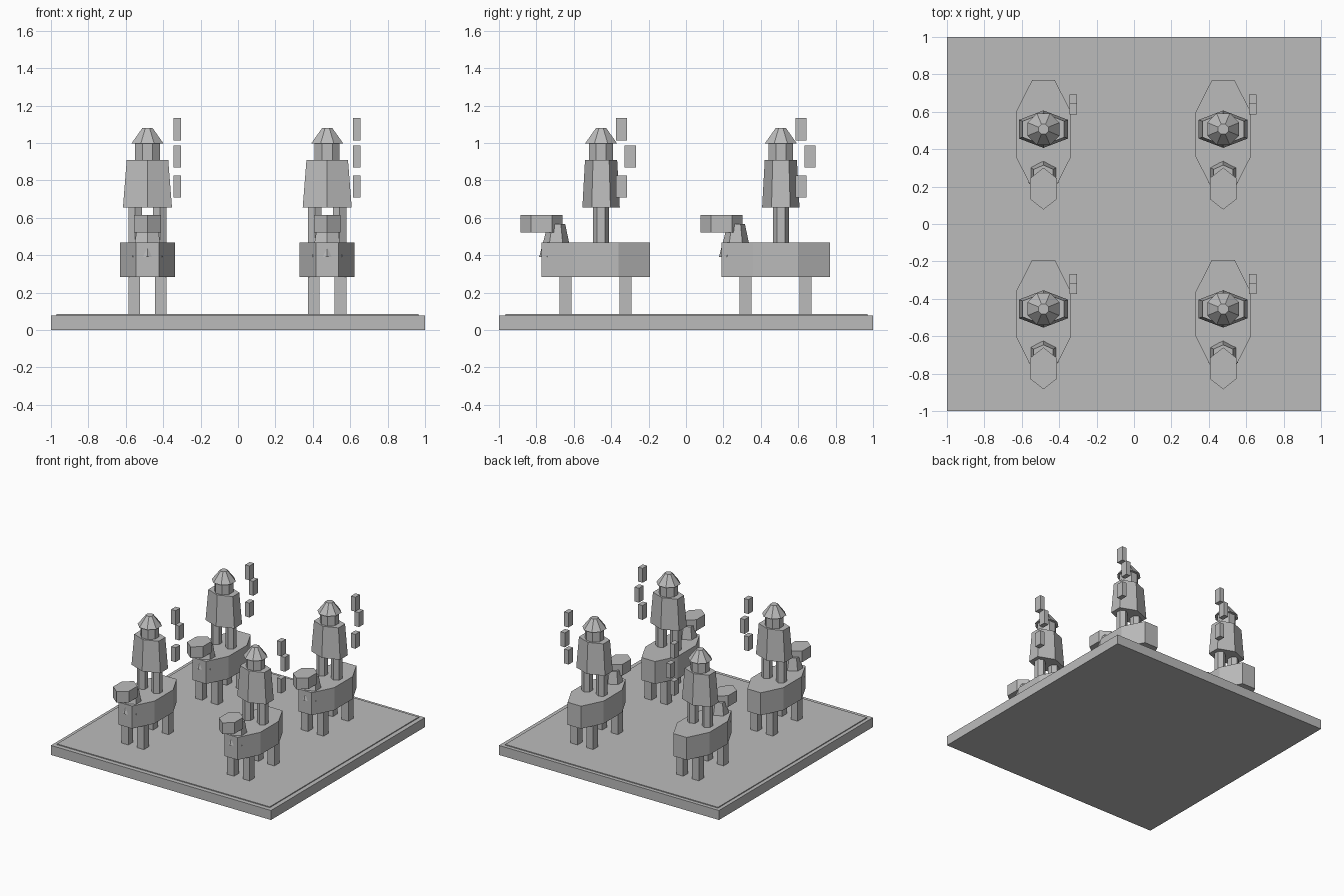
import bpy, bmesh, math

cube = bpy.data.objects.get("Cube")
if cube:
    bpy.data.objects.remove(cube, do_unlink=True)

grey = bpy.data.materials.new("plain grey")
grey.use_nodes = True
grey.diffuse_color = (0.5, 0.5, 0.5, 1)
grey.node_tree.nodes["Principled BSDF"].inputs["Base Color"].default_value = (0.5, 0.5, 0.5, 1)


def prism(name, sides, center, z, half, top_half=None, top_center=None):
    """Upright prism or frustum, flat towards +x, fitted to half extents in x and y."""
    angles = [(i + 0.5) * 2 * math.pi / sides for i in range(sides)]
    wide = max(math.cos(a) for a in angles)
    deep = max(math.sin(a) for a in angles)
    bm = bmesh.new()

    def ring(c, h, height):
        return [bm.verts.new((c[0] + h[0] * math.cos(a) / wide,
                              c[1] + h[1] * math.sin(a) / deep, height)) for a in angles]

    low = ring(center, half, z[0])
    high = ring(top_center or center, top_half or half, z[1])
    bm.faces.new(low[::-1])
    bm.faces.new(high)
    for i in range(sides):
        j = (i + 1) % sides
        bm.faces.new((low[i], low[j], high[j], high[i]))
    mesh = bpy.data.meshes.new(name)
    bm.to_mesh(mesh)
    bm.free()
    mesh.materials.append(grey)
    obj = bpy.data.objects.new(name, mesh)
    bpy.context.collection.objects.link(obj)
    return obj


def mounted_figure(x, y, tag):
    def part(name, sides, center, z, half, top_half=None, top_center=None):
        obj = prism(f"{name}_{tag}", sides, center, z, half, top_half, top_center)
        obj.location = (x, y, 0)

    # Mount
    part("mount_body", 8, (0, -0.028), (0.283, 0.468), (0.147, 0.29))
    part("mount_neck", 6, (0, -0.243), (0.39, 0.567), (0.08, 0.088), (0.052, 0.046), (0, -0.238))
    part("mount_head", 6, (0, -0.318), (0.522, 0.614), (0.071, 0.112))
    for side, sx in (("left", 1), ("right", -1)):
        part(f"mount_front_leg_{side}", 4, (sx * 0.071, -0.19), (0.08, 0.29), (0.031, 0.032))
        part(f"mount_hind_leg_{side}", 4, (sx * 0.071, 0.131), (0.08, 0.29), (0.031, 0.032))
        part(f"rider_leg_{side}", 6, (sx * 0.066, 0), (0.468, 0.66), (0.036, 0.043))

    # Rider
    part("rider_robe", 6, (0, 0), (0.655, 0.909), (0.131, 0.1), (0.111, 0.086))
    part("rider_head", 8, (0, 0), (0.909, 1.0), (0.067, 0.065))
    part("rider_hat", 8, (0, 0), (0.998, 1.08), (0.085, 0.085), (0.027, 0.027))

    # Floating bars beside the rider
    for i, (by, bz) in enumerate(((0.108, 0.768), (0.156, 0.928), (0.108, 1.073))):
        part(f"floating_bar_{i + 1}", 4, (0.159, by), (bz - 0.059, bz + 0.059), (0.02, 0.0295))


# Ground slab with a thin raised panel
prism("base_slab", 4, (0, 0), (0, 0.078), (1, 1))
prism("base_panel", 4, (-0.003, 0.003), (0.07, 0.085), (0.967, 0.967))

for row, y in (("front", -0.454), ("back", 0.507)):
    for col, x in (("right", -0.484), ("left", 0.477)):
        mounted_figure(x, y, f"{row}_{col}")
